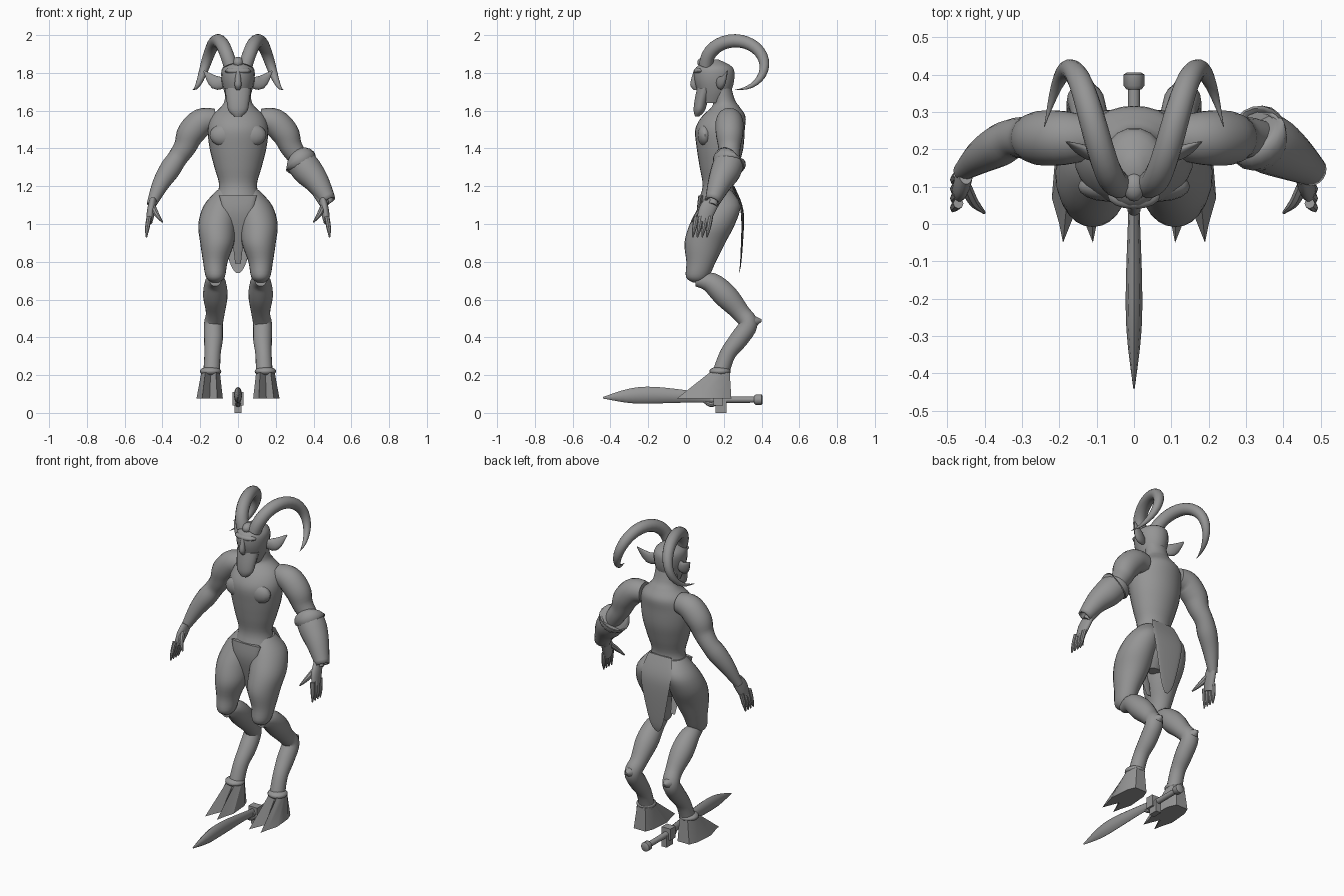
import bpy, bmesh, math
from mathutils import Vector

cube = bpy.data.objects.get("Cube")
if cube:
    bpy.data.objects.remove(cube)

grey = bpy.data.materials.new("plain grey")
grey.use_nodes = True
grey.diffuse_color = (.3, .3, .3, 1)
grey.node_tree.nodes["Principled BSDF"].inputs["Base Color"].default_value = grey.diffuse_color


def finish(name, bm, angle=40):
    """Turn a bmesh into a smooth shaded object."""
    bmesh.ops.recalc_face_normals(bm, faces=bm.faces)
    mesh = bpy.data.meshes.new(name)
    bm.to_mesh(mesh)
    bm.free()
    obj = bpy.data.objects.new(name, mesh)
    bpy.context.collection.objects.link(obj)
    mesh.materials.append(grey)
    bpy.ops.object.select_all(action="DESELECT")
    obj.select_set(True)
    bpy.context.view_layer.objects.active = obj
    bpy.ops.object.shade_smooth_by_angle(angle=math.radians(angle))
    return obj


def spline(rows, steps):
    """Resample rows of values with a Catmull-Rom curve through every row."""
    rows = [Vector(r) for r in rows]
    padded = [rows[0], *rows, rows[-1]]
    out = []
    for before, start, end, after in zip(padded, padded[1:], padded[2:], padded[3:]):
        leave, arrive = (end - before) / 2, (after - start) / 2
        for k in range(steps):
            t = k / steps
            smooth = t * t * (3 - 2 * t)
            out.append(start.lerp(end, smooth) + leave * t * (1 - t) ** 2
                       - arrive * t * t * (1 - t))
    return out + [rows[-1]]


def bridge(bm, low, high):
    """Join two rings of vertices with a band of faces."""
    for k in range(len(low)):
        bm.faces.new((low[k - 1], low[k], high[k], high[k - 1]))


def tube(name, rows, side=1, flat=1, level=False, ref="X", sides=18, steps=4, caps=True):
    """Loft ellipses along a path of x, y, z, radius; flat scales the second radius."""
    rows = spline(rows, steps)
    centres = [Vector((side * r[0], r[1], r[2])) for r in rows]
    axis = Vector((ref == "X", ref == "Y", 0))
    bm = bmesh.new()
    rings = []
    for i, (row, centre) in enumerate(zip(rows, centres)):
        ahead = centres[min(i + 1, len(rows) - 1)] - centres[max(i - 1, 0)]
        tangent = Vector((0, 0, 1)) if level else ahead.normalized()
        across = (axis - tangent * axis.dot(tangent)).normalized()
        deep = tangent.cross(across) * flat
        radius = max(row[3], .001)
        turns = [math.tau * k / sides for k in range(sides)]
        rings.append([bm.verts.new(centre + radius * (across * math.cos(t) + deep * math.sin(t)))
                      for t in turns])
    for low, high in zip(rings, rings[1:]):
        bridge(bm, low, high)
    if caps:
        bm.faces.new(rings[0])
        bm.faces.new(rings[-1])
    return finish(name, bm)


def middle_tube(name, rows, **options):
    """Tube on the centre plane; each row is y, z, radius."""
    return tube(name, [(0, *row) for row in rows], **options)


def ball(name, centre, size):
    bm = bmesh.new()
    bmesh.ops.create_uvsphere(bm, u_segments=16, v_segments=10, radius=1)
    for v in bm.verts:
        v.co = Vector(centre) + v.co * Vector(size)
    return finish(name, bm)


def box(name, centre, size):
    bm = bmesh.new()
    bmesh.ops.create_cube(bm, size=1)
    for v in bm.verts:
        v.co = Vector(centre) + v.co * Vector(size)
    return finish(name, bm)


def hoof(name, side):
    """Cloven hoof: a notched outline lofted up to a small ankle outline."""
    half = [(.02, 0), (.04, -.05), (.05, 0), (.07, .07), (.06, .19), (.04, .24)]
    outline = [(0, .05)] + half + [(-x, y) for x, y in reversed(half)]
    bm = bmesh.new()
    low = [bm.verts.new((side * .15 + x, y, .075)) for x, y in outline]
    high = [bm.verts.new((side * .145 + x * .7, .145 + y * .36, .215)) for x, y in outline]
    bridge(bm, low, high)
    bm.faces.new(low)
    bm.faces.new(high)
    finish(name, bm, angle=30)


# Torso, neck and head
middle_tube("torso", [(.17, .93, .04), (.17, 1, .1), (.17, 1.1, .13), (.17, 1.2, .1),
                      (.175, 1.3, .125), (.18, 1.4, .15), (.18, 1.5, .16), (.2, 1.57, .14),
                      (.21, 1.62, .09), (.2, 1.66, .07), (.18, 1.75, .065)],
            flat=.82, level=True, sides=28)
middle_tube("head", [(.14, 1.64, .05), (.15, 1.7, .073), (.15, 1.77, .088),
                     (.15, 1.83, .08), (.15, 1.87, .02)], flat=1.22, level=True)
middle_tube("beard", [(.1, 1.72, .07), (.08, 1.65, .06), (.07, 1.6, .05), (.06, 1.57, .02)],
            flat=.6, level=True)
middle_tube("nose", [(.05, 1.81, .01), (.04, 1.74, .018), (.05, 1.71, .01)], level=True)
ball("brow", (0, .075, 1.81), (.07, .035, .02))
ball("forehead_knot", (0, .1, 1.855), (.03, .04, .03))

# Cloth hanging behind and in front
middle_tube("rear_flap", [(.25, 1.2, .08), (.29, 1.1, .1), (.3, 1, .09), (.29, .8, .045),
                          (.28, .74, .01)], flat=.08, level=True)
middle_tube("front_flap", [(.08, 1.15, .1), (.07, 1.05, .07), (.1, .9, .03),
                           (.13, .79, .015)], flat=.15, level=True)

for label, s in (("left", 1), ("right", -1)):
    # Horn sweeping back in three quarters of a turn, and pointed ear
    horn = []
    for k in range(13):
        part = k / 12
        turn = math.radians(270) * part
        horn.append((.04 + part * .2, .26 - math.cos(turn) * .155,
                     1.84 + math.sin(turn) * .13, .037 * (1 - part ** 3)))
    tube(label + "_horn", horn, s, steps=2, sides=14)
    tube(label + "_ear", [(.07, .17, 1.75, .013), (.12, .19, 1.75, .018),
                          (.18, .22, 1.81, .002)], s, flat=2, ref="Y")
    # Chest, arm and hand
    ball(label + "_pectoral", (s * .07, .1, 1.47), (.08, .04, .06))
    tube(label + "_arm", [(.12, .23, 1.55, .06), (.19, .23, 1.54, .073), (.25, .23, 1.48, .073),
                          (.28, .23, 1.41, .06), (.32, .23, 1.35, .053), (.36, .21, 1.29, .056),
                          (.41, .18, 1.21, .045), (.46, .14, 1.1, .025)], s)
    tube(label + "_palm", [(.45, .14, 1.12, .02), (.46, .11, 1.07, .022),
                           (.47, .09, 1.01, .017)], s, flat=2)
    tube(label + "_thumb", [(.45, .1, 1.09, .016), (.43, .06, 1.05, .014),
                            (.4, .03, 1.01, .004)], s, sides=8)
    for k, finger in enumerate(("index", "middle", "ring", "little")):
        y = .055 + k * .025
        tube(f"{label}_{finger}_finger", [(.47, y, 1.04, .014), (.48, y - .01, .98, .012),
                                          (.485, y - .02, .93, .004)], s, sides=8)
    # Leg
    tube(label + "_thigh", [(.06, .18, 1.18, .05), (.09, .18, 1.1, .09), (.11, .14, 1, .1),
                            (.11, .1, .9, .09), (.12, .08, .8, .065), (.12, .06, .72, .05),
                            (.12, .06, .69, .02)], s, flat=1.2, level=True, sides=24)
    tube(label + "_shin", [(.12, .05, .7, .03), (.12, .13, .69, .055), (.12, .21, .62, .065),
                           (.12, .29, .53, .05), (.13, .33, .47, .05), (.13, .28, .39, .05),
                           (.135, .22, .31, .043), (.14, .18, .2, .045)], s)
    tube(label + "_hock", [(.13, .31, .48, .045), (.13, .36, .485, .032),
                           (.13, .4, .49, .006)], s)
    ball(label + "_cuff", (s * .145, .18, .22), (.057, .057, .025))
    hoof(label + "_hoof", s)

# Forearm guard on the left arm with a raised upper rim
guard = tube("forearm_guard", [(.33, .23, 1.33, .08), (.37, .21, 1.28, .08),
                               (.42, .18, 1.22, .065), (.48, .14, 1.12, .04)], caps=False)
shell = guard.modifiers.new("thickness", "SOLIDIFY")
shell.thickness = .012
tube("forearm_guard_rim", [(.32, .24, 1.34, .07), (.33, .23, 1.33, .09), (.34, .23, 1.31, .07)])

# Sword lying under the hooves
middle_tube("sword_blade", [(-.44, .08, .002), (-.3, .09, .019), (-.17, .094, .022),
                            (.04, .085, .015), (.16, .075, .012)], flat=2, sides=8)
middle_tube("sword_grip", [(.13, .07, .018), (.38, .07, .016)], steps=1, sides=12)
middle_tube("sword_pommel", [(.36, .07, .02), (.37, .07, .028), (.4, .07, .028),
                             (.405, .07, .02)], steps=1, sides=12)
box("sword_collar", (0, .17, .075), (.06, .05, .07))
box("sword_guard", (0, .185, .035), (.036, .06, .07))
middle_tube("sword_guard_hook", [(.17, .06, .015), (.13, .045, .014), (.09, .065, .006)], sides=8)
